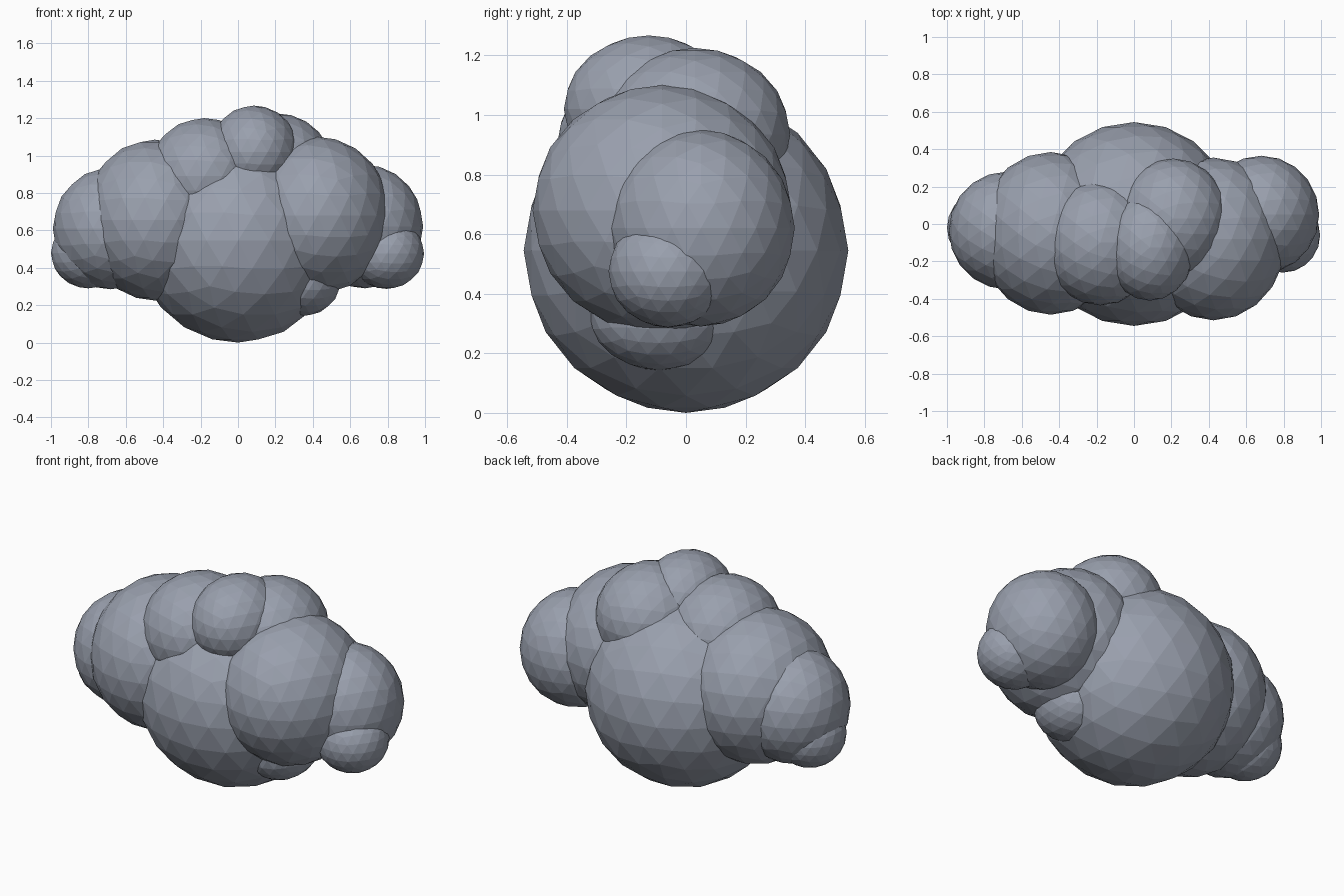
import bpy

if "Cube" in bpy.data.objects:
    bpy.data.objects.remove(bpy.data.objects["Cube"])

# Cloud puffs: name, centre, radii
PUFFS = [
    ("core_puff", (0, 0, 0.545), (0.545, 0.545, 0.545)),
    # right side
    ("right_large_puff", (0.425, -0.08, 0.68), (0.39, 0.435, 0.42)),
    ("right_end_puff", (0.68, 0.05, 0.62), (0.31, 0.315, 0.33)),
    ("right_small_puff", (0.795, -0.06, 0.475), (0.20, 0.20, 0.188)),
    ("right_lower_puff", (0.35, -0.09, 0.335), (0.20, 0.235, 0.192)),
    # left side
    ("left_large_puff", (-0.445, -0.05, 0.655), (0.39, 0.435, 0.43)),
    ("left_end_puff", (-0.68, -0.035, 0.61), (0.31, 0.315, 0.325)),
    ("left_small_puff", (-0.80, -0.02, 0.48), (0.20, 0.20, 0.19)),
    # crown
    ("top_left_puff", (-0.18, -0.10, 0.89), (0.31, 0.335, 0.31)),
    ("top_middle_puff", (0.085, -0.125, 1.02), (0.24, 0.285, 0.247)),
    ("top_right_puff", (0.21, 0.03, 0.935), (0.295, 0.32, 0.29)),
]

# Storm-grey material
grey = bpy.data.materials.new("storm_grey")
grey.diffuse_color = (0.32, 0.35, 0.42, 1)
grey.use_nodes = True
grey.node_tree.nodes["Principled BSDF"].inputs["Base Color"].default_value = grey.diffuse_color


def add_puff(name, centre, radii):
    bpy.ops.mesh.primitive_ico_sphere_add(subdivisions=3, radius=1, location=centre)
    puff = bpy.context.object
    puff.name = name
    puff.scale = radii
    bpy.ops.object.transform_apply(location=False, rotation=False, scale=True)
    puff.data.materials.append(grey)
    return puff


for name, centre, radii in PUFFS:
    add_puff(name, centre, radii)
